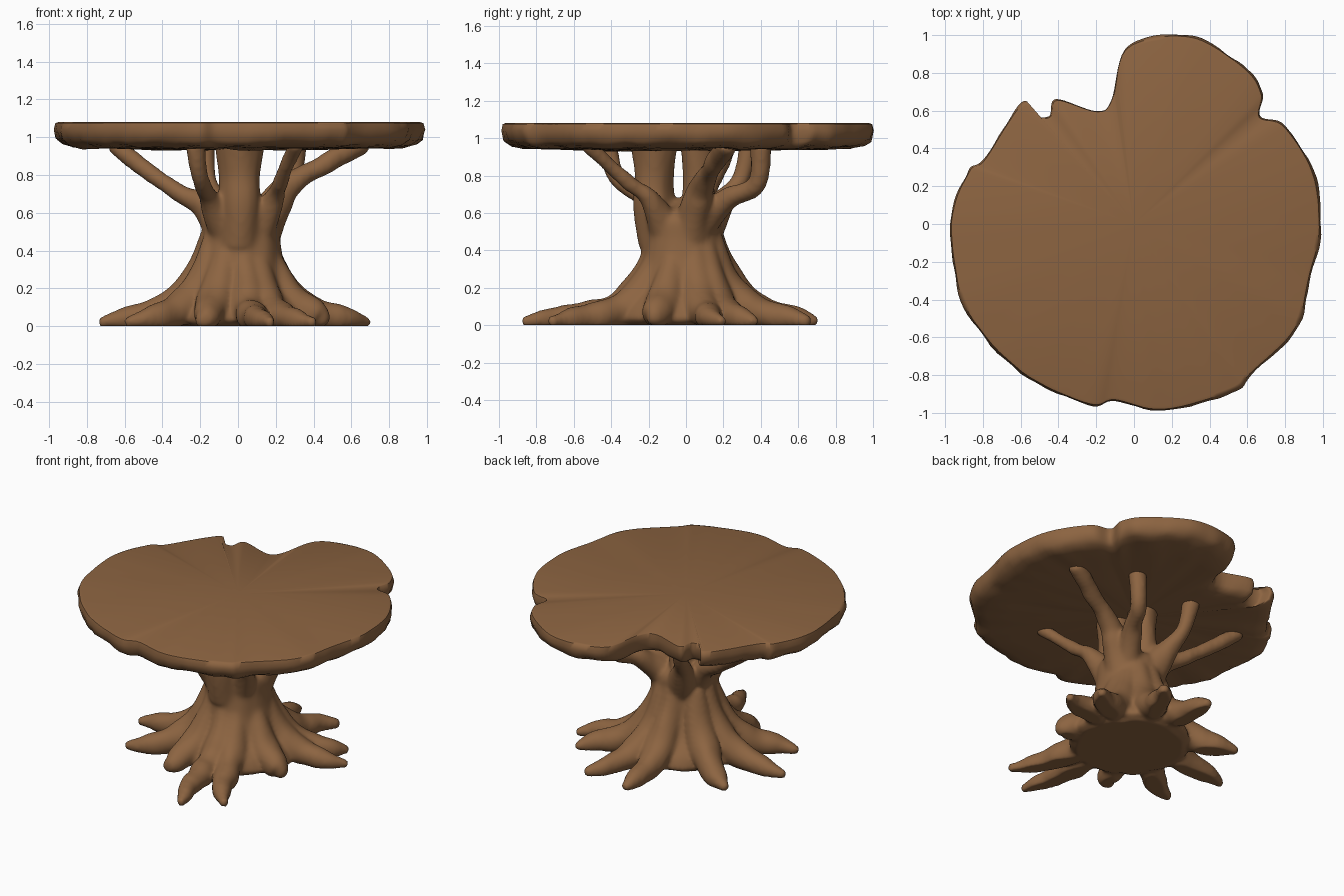
import bpy, bmesh, math
from mathutils import Vector, noise

if "Cube" in bpy.data.objects:
    bpy.data.objects.remove(bpy.data.objects["Cube"])

wood = bpy.data.materials.new("brown_wood")
wood.diffuse_color = (0.265, 0.128, 0.053, 1)
wood.use_nodes = True
wood.node_tree.nodes["Principled BSDF"].inputs["Base Color"].default_value = wood.diffuse_color


def catmull(pts, n, closed=False):
    """Smooth curve through points of any dimension."""
    out, m = [], len(pts)
    for i in range(m if closed else m - 1):
        if closed:
            p = [pts[(i + k) % m] for k in (-1, 0, 1, 2)]
        else:
            p = [pts[min(max(i + k, 0), m - 1)] for k in (-1, 0, 1, 2)]
        for s in range(n):
            t = s / n
            out.append([0.5 * (2 * b + (c - a) * t + (2 * a - 5 * b + 4 * c - d) * t * t
                               + (3 * b - a - 3 * c + d) * t ** 3) for a, b, c, d in zip(*p)])
    if not closed:
        out.append(list(pts[-1]))
    return out


def skin(bm, rings, cap_start, cap_end):
    """Join equal rings with quads and close both ends with fans."""
    vr = [[bm.verts.new(c) for c in r] for r in rings]
    n = len(vr[0])
    for a, b in zip(vr, vr[1:]):
        for i in range(n):
            bm.faces.new((a[i], a[(i + 1) % n], b[(i + 1) % n], b[i]))
    for r, c in ((vr[0], cap_start), (vr[-1], cap_end)):
        v = bm.verts.new(c)
        for i in range(n):
            bm.faces.new((r[i], r[(i + 1) % n], v))


def tube(bm, pts, sides=16):
    """Tapered limb; each point is x, y, z, radius."""
    path = catmull(pts, 6)
    rings = []
    for i, p in enumerate(path):
        a, b = Vector(path[max(i - 1, 0)][:3]), Vector(path[min(i + 1, len(path) - 1)][:3])
        d = (b - a).normalized()
        u = d.cross(Vector((0.3, 0.9, 0.1))).normalized()
        w = d.cross(u)
        rings.append([Vector(p[:3]) + p[3] * (u * math.cos(t) + w * math.sin(t))
                      for t in (2 * math.pi * k / sides for k in range(sides))])
    d0 = (Vector(path[0][:3]) - Vector(path[1][:3])).normalized() * path[0][3] * 0.5
    d1 = (Vector(path[-1][:3]) - Vector(path[-2][:3])).normalized() * path[-1][3] * 0.5
    skin(bm, rings, Vector(path[0][:3]) + d0, Vector(path[-1][:3]) + d1)


def finish(name, bm, angle):
    bmesh.ops.recalc_face_normals(bm, faces=bm.faces)
    me = bpy.data.meshes.new(name)
    bm.to_mesh(me)
    bm.free()
    me.materials.append(wood)
    ob = bpy.data.objects.new(name, me)
    bpy.context.collection.objects.link(ob)
    bpy.ops.object.select_all(action='DESELECT')
    ob.select_set(True)
    bpy.context.view_layer.objects.active = ob
    bpy.ops.object.shade_smooth_by_angle(angle=math.radians(angle))
    return ob


# live-edge slab top: smooth curve through a few rim points
outline = [(.99, -.02), (.93, -.3), (.86, -.56), (.62, -.8), (.52, -.89), (.16, -.99),
           (-.1, -.94), (-.24, -.96), (-.6, -.79), (-.88, -.48), (-.96, -.2),
           (-.97, .06), (-.88, .28), (-.8, .34), (-.64, .59), (-.57, .65),
           (-.54, .58), (-.45, .57), (-.41, .66), (-.2, .60), (-.12, .66),
           (-.05, .92), (.15, 1.0), (.36, .98), (.6, .82), (.68, .69), (.67, .57),
           (.8, .52), (.95, .28)]
edge = catmull(outline, 8, True)
bm = bmesh.new()
rings = []
for z, s, amp in ((1.08, .975, 0), (1.075, .99, .003), (1.04, 1.0, .01),
                  (.985, .985, .016), (.96, .95, .018), (.947, .89, .016), (.943, .75, .012),
                  (.937, .45, .012)):
    ring = []
    for x, y in edge:
        k = s + amp * noise.noise((x * 10, y * 10, z * 14))
        dz = amp * 0.9 * noise.noise((x * s * 8, y * s * 8, 5)) if z < 1.0 else 0
        ring.append((x * k, y * k, z + dz))
    rings.append(ring)
skin(bm, rings, (0, 0, 1.08), (0, 0, .935))
finish("tabletop", bm, 50)

# trunk, roots and branches fused into one skin
bm = bmesh.new()
trunk = ((.03, .38), (.1, .35), (.2, .275), (.32, .225), (.45, .207), (.56, .2), (.61, .15))
tube(bm, [(.02, -.02, z, r) for z, r in trunk], 32)

# roots: tip x, tip y; length and direction set the path
roots = [(.18, -.89), (.41, -.74), (-.61, -.38), (-.75, -.03), (-.56, .36),
         (-.02, .72), (.31, .67), (.59, .38), (.71, .2), (.47, -.2), (-.22, -.5)]
for x, y in roots:
    L = math.hypot(x, y)
    ux, uy = x / L, y / L
    w = 0.03 * math.sin(x * 20 + y * 13)
    at = lambda r, z, rad, s=0: (ux * r - uy * s, uy * r + ux * s, z, rad)
    tube(bm, [at(.14, .48, .06), at(.19, .3, .08), at(.28, .15, .095), at(.42, .07, .08, w * .6),
              at(.42 + (L - .42) * .55, .04, .058, w), at(L - .02, .02, .024)])

# stout stems: x, y, radius
for x, y, r in ((.01, -.17, .1), (-.02, .065, .076)):
    tube(bm, [(x, y * .7, .45, r * 1.3), (x, y, .65, r * 1.1), (x, y, .8, r), (x, y, .97, r * 1.25)])

# thin branches up to the slab
branches = [
    [(-.08, .02, .5, .1), (-.18, .06, .64, .065), (-.34, .12, .72, .042), (-.66, .23, .96, .042)],
    [(-.06, -.1, .5, .1), (-.15, -.22, .67, .05), (-.2, -.37, .79, .042), (-.22, -.42, .96, .05)],
    [(-.04, .1, .5, .1), (-.11, .2, .66, .06), (-.16, .29, .78, .046), (-.18, .34, .96, .055)],
    [(.1, .02, .45, .12), (.2, .06, .65, .085), (.31, .1, .77, .055), (.66, .22, .97, .052)],
    [(.12, .08, .55, .09), (.2, .22, .67, .058), (.28, .38, .76, .046), (.31, .4, .97, .055)],
    [(.1, -.1, .5, .1), (.19, -.2, .68, .05), (.23, -.33, .78, .038), (.31, -.53, .97, .042)],
]
for b in branches:
    tube(bm, b)
raw = finish("pedestal_source", bm, 180)
m = raw.modifiers.new("fuse", 'REMESH')
m.mode, m.voxel_size = 'VOXEL', 0.014
m = raw.modifiers.new("soften", 'SMOOTH')
m.factor, m.iterations = 0.5, 9

# bake the fused form, add bark waviness and flatten the foot
bpy.context.view_layer.update()
fused = raw.evaluated_get(bpy.context.evaluated_depsgraph_get())
bm = bmesh.new()
bm.from_mesh(fused.to_mesh())
bm.normal_update()
for v in bm.verts:
    p = v.co
    v.co = p + v.normal * (0.004 + 0.012 * noise.noise((p.x * 9, p.y * 9, p.z * 3)))
for v in bm.verts:
    v.co.z = max(v.co.z, 0.0)
fused.to_mesh_clear()
bpy.data.objects.remove(raw)
finish("tree_pedestal", bm, 60)
